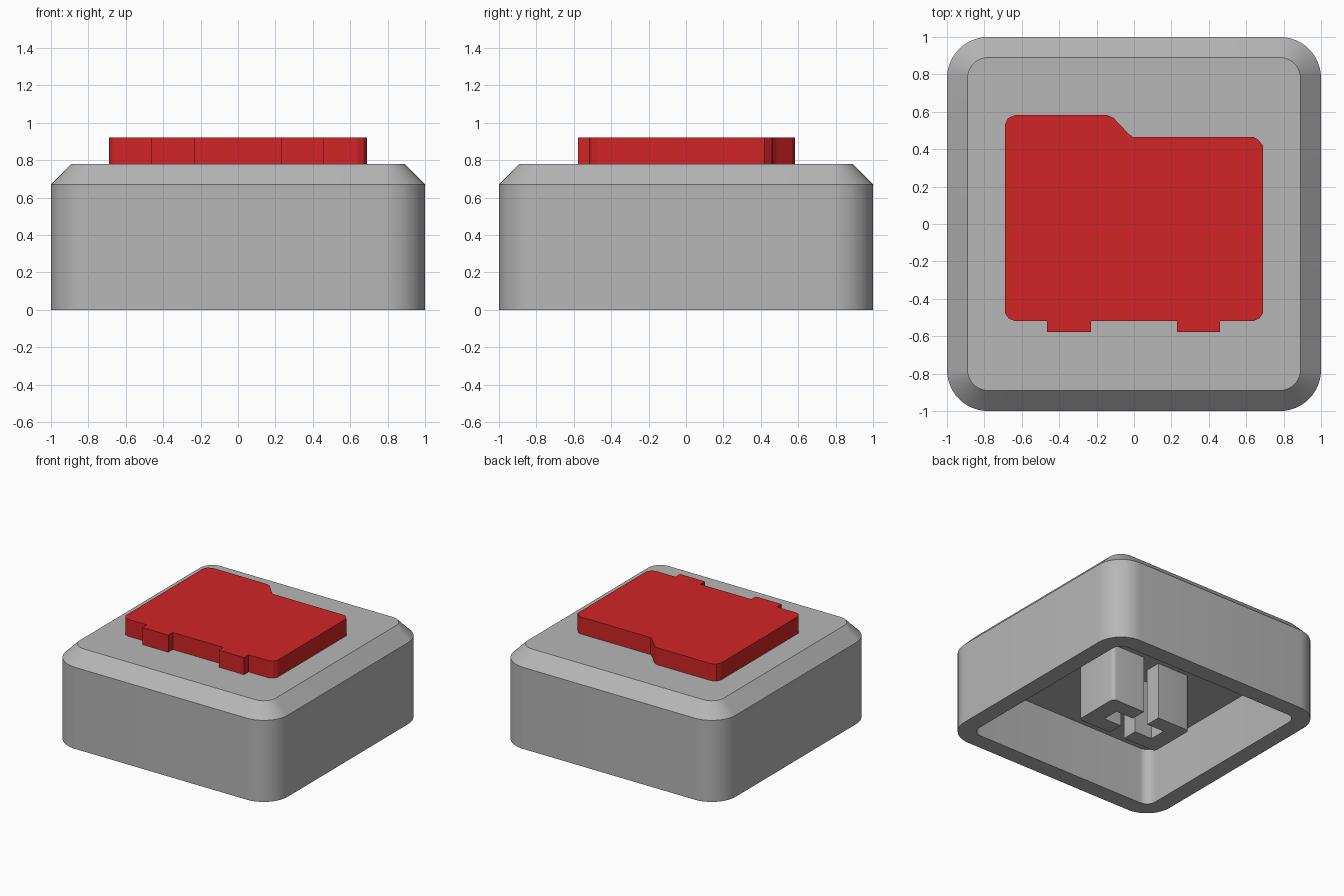
import bpy, bmesh, math

if "Cube" in bpy.data.objects:
    bpy.data.objects.remove(bpy.data.objects["Cube"])


def material(name, rgb):
    m = bpy.data.materials.new(name)
    m.diffuse_color = (*rgb, 1)
    m.use_nodes = True
    m.node_tree.nodes["Principled BSDF"].inputs["Base Color"].default_value = m.diffuse_color
    return m


GREY = material("cap grey", (0.47, 0.47, 0.47))
RED = material("badge red", (0.64, 0.018, 0.019))


def finish(name, bm, mat, smooth=True):
    bmesh.ops.recalc_face_normals(bm, faces=bm.faces)
    me = bpy.data.meshes.new(name)
    bm.to_mesh(me)
    bm.free()
    me.materials.append(mat)
    ob = bpy.data.objects.new(name, me)
    bpy.context.collection.objects.link(ob)
    if smooth:
        bpy.ops.object.select_all(action='DESELECT')
        ob.select_set(True)
        bpy.context.view_layer.objects.active = ob
        bpy.ops.object.shade_smooth_by_angle(angle=math.radians(30))
    return ob


def rounded_square(half, r, z, seg=12):
    pts = []
    for k, (sx, sy) in enumerate([(1, 1), (-1, 1), (-1, -1), (1, -1)]):
        for i in range(seg + 1):
            a = math.pi / 2 * (k + i / seg)
            pts.append((sx * (half - r) + r * math.cos(a),
                        sy * (half - r) + r * math.sin(a), z))
    return pts


def prism(bm, pts, z0, z1):
    lo = [bm.verts.new((x, y, z0)) for x, y in pts]
    hi = [bm.verts.new((x, y, z1)) for x, y in pts]
    bm.faces.new(lo[::-1])
    bm.faces.new(hi)
    n = len(pts)
    for i in range(n):
        j = (i + 1) % n
        bm.faces.new((lo[i], lo[j], hi[j], hi[i]))


# Hollow cap: lofted from cavity ceiling, down under the rim, up to the top
CEILING = 0.47
bm = bmesh.new()
loops = [(0.86, 0.08, CEILING), (0.86, 0.08, 0), (1, 0.22, 0),
         (1, 0.22, 0.67), (0.89, 0.11, 0.78)]
rings = [[bm.verts.new(p) for p in rounded_square(*l)] for l in loops]
n = len(rings[0])
for a, b in zip(rings, rings[1:]):
    for i in range(n):
        j = (i + 1) % n
        bm.faces.new((a[i], a[j], b[j], b[i]))
bm.faces.new(rings[0])
bm.faces.new(rings[-1])
finish("key_cap", bm, GREY)

# Mounting stem: two facing C-shaped brackets with a cross slot between them
bracket = [(0.07, 0.2), (0.37, 0.2), (0.37, -0.2), (0.07, -0.2),
           (0.07, -0.07), (0.23, -0.07), (0.23, 0.07), (0.07, 0.07)]
for side, label in ((1, "right"), (-1, "left")):
    bm = bmesh.new()
    prism(bm, [(side * x, y) for x, y in bracket], 0, CEILING)
    corners = [e for e in bm.edges
               if all(abs(v.co.x) > 0.36 for v in e.verts)
               and abs(e.verts[0].co.z - e.verts[1].co.z) > 0.1]
    bmesh.ops.bevel(bm, geom=corners, offset=0.03, segments=4,
                    profile=0.5, affect='EDGES')
    finish("stem_bracket_" + label, bm, GREY)

# Raised folder-shaped badge with a tab at the back and two feet in front
outline = [
    (-0.69, 0.53), (-0.675, 0.565), (-0.635, 0.583),
    (-0.145, 0.583), (-0.11, 0.568), (-0.03, 0.483), (-0.005, 0.465),
    (0.64, 0.465), (0.66, 0.455), (0.69, 0.42),
    (0.69, -0.475), (0.67, -0.505), (0.64, -0.518),
    (0.46, -0.518), (0.46, -0.577), (0.23, -0.577), (0.23, -0.518),
    (-0.23, -0.518), (-0.23, -0.577), (-0.465, -0.577), (-0.465, -0.518),
    (-0.64, -0.518), (-0.67, -0.505), (-0.69, -0.475),
]
bm = bmesh.new()
prism(bm, outline, 0.78, 0.92)
finish("folder_badge", bm, RED, smooth=False)
